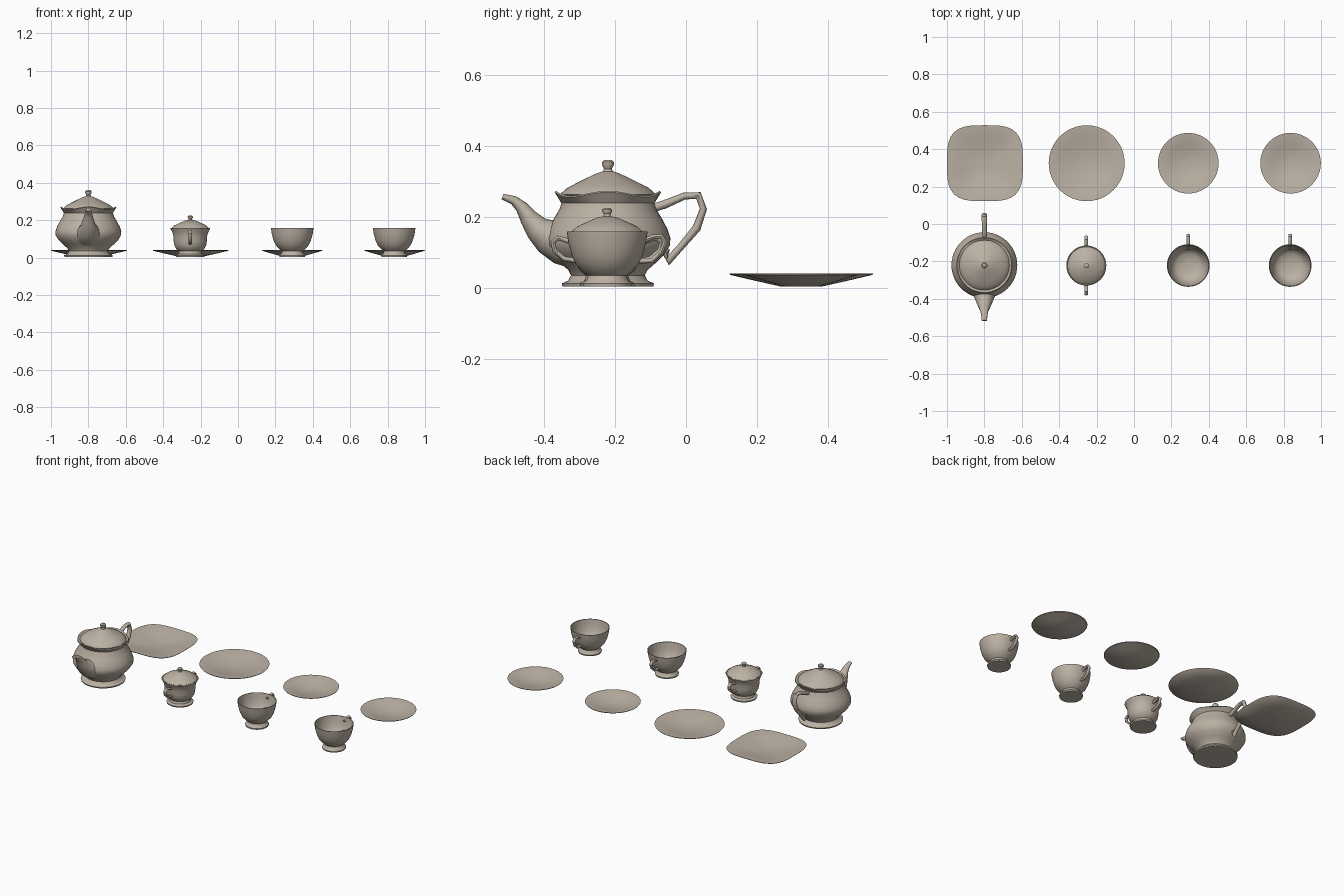
import bpy, bmesh, math
from mathutils import Vector

china = bpy.data.materials.new("warm_grey_china")
china.diffuse_color = (0.50, 0.44, 0.37, 1)


def finish(name, bm, loc, angle=40):
    bmesh.ops.recalc_face_normals(bm, faces=bm.faces)
    me = bpy.data.meshes.new(name)
    bm.to_mesh(me)
    bm.free()
    me.materials.append(china)
    ob = bpy.data.objects.new(name, me)
    ob.location = loc
    bpy.context.collection.objects.link(ob)
    bpy.ops.object.select_all(action='DESELECT')
    ob.select_set(True)
    bpy.context.view_layer.objects.active = ob
    bpy.ops.object.shade_smooth_by_angle(angle=math.radians(angle))
    return ob


def skin(bm, rings):
    """Join a list of equal vertex rings and cap both ends."""
    n = len(rings[0])
    for a, b in zip(rings, rings[1:]):
        for i in range(n):
            j = (i + 1) % n
            bm.faces.new((a[i], a[j], b[j], b[i]))
    bm.faces.new(rings[0])
    bm.faces.new(rings[-1])


def lathe(name, profile, loc, n=48, shape=None):
    """Turn (radius, z) points; shape(angle, r, z) may bend each ring."""
    bm = bmesh.new()
    rings = []
    for r, z in profile:
        ring = []
        for i in range(n):
            a = math.tau * i / n
            rr, zz = shape(a, r, z) if shape else (r, z)
            ring.append(bm.verts.new((rr * math.cos(a), rr * math.sin(a), zz)))
        rings.append(ring)
    skin(bm, rings)
    return finish(name, bm, loc)


def tube(name, pts, loc, n=12, flip=1):
    """Sweep along (y, z, width radius, depth radius) points in the yz plane."""
    bm = bmesh.new()
    rings = []
    for k, (y, z, w, d) in enumerate(pts):
        p, q = pts[max(k - 1, 0)], pts[min(k + 1, len(pts) - 1)]
        t = Vector((q[0] - p[0], q[1] - p[1])).normalized()
        ring = []
        for i in range(n):
            a = math.tau * i / n
            s = d * math.sin(a)
            ring.append(bm.verts.new((w * math.cos(a), flip * (y - t.y * s), z + t.x * s)))
        rings.append(ring)
    skin(bm, rings)
    return finish(name, bm, loc)


# ---- teapot ----
pot = (-0.8, -0.22, 0)


def scallop(a, r, z):
    # the flared rim rises slightly in waves
    return (r, z + 0.007 * math.cos(4 * a)) if r > 0.13 and z > 0.245 else (r, z)


lathe("teapot_body", [(0.128, 0.004), (0.13, 0.012), (0.112, 0.02), (0.104, 0.035), (0.112, 0.05),
                      (0.135, 0.07), (0.16, 0.095), (0.175, 0.12), (0.176, 0.14), (0.168, 0.165),
                      (0.152, 0.195), (0.137, 0.22), (0.131, 0.238), (0.15, 0.262), (0.146, 0.266),
                      (0.125, 0.256), (0.12, 0.25)], pot, shape=scallop)
lathe("teapot_lid", [(0.12, 0.25), (0.134, 0.262), (0.13, 0.268), (0.115, 0.281), (0.09, 0.294),
                     (0.06, 0.309), (0.03, 0.323), (0.014, 0.328), (0.011, 0.335), (0.017, 0.346),
                     (0.017, 0.354), (0.01, 0.36)], pot)
tube("teapot_spout", [(-0.08, 0.12, 0.09, 0.07), (-0.135, 0.13, 0.075, 0.063), (-0.17, 0.145, 0.055, 0.05),
                      (-0.2, 0.168, 0.042, 0.036), (-0.223, 0.197, 0.031, 0.026),
                      (-0.243, 0.227, 0.022, 0.018), (-0.265, 0.246, 0.017, 0.013),
                      (-0.297, 0.257, 0.014, 0.008)], pot, n=16)
tube("teapot_handle", [(0.12, 0.222, 0.012, 0.012), (0.16, 0.235, 0.014, 0.012), (0.215, 0.258, 0.013, 0.01),
                       (0.255, 0.26, 0.015, 0.011), (0.269, 0.222, 0.015, 0.01),
                       (0.25, 0.168, 0.014, 0.012), (0.205, 0.115, 0.012, 0.01),
                       (0.168, 0.074, 0.012, 0.012), (0.165, 0.1, 0.012, 0.012),
                       (0.14, 0.115, 0.012, 0.012)], pot)

# ---- sugar bowl ----
sugar = (-0.255, -0.222, 0)
lathe("sugar_bowl", [(0.076, 0.004), (0.078, 0.012), (0.064, 0.02), (0.06, 0.034), (0.075, 0.046),
                     (0.085, 0.065), (0.089, 0.09), (0.09, 0.115), (0.096, 0.135), (0.107, 0.156),
                     (0.103, 0.159), (0.09, 0.15)], sugar)
lathe("sugar_lid", [(0.09, 0.15), (0.1, 0.158), (0.085, 0.172), (0.06, 0.184), (0.03, 0.197),
                    (0.011, 0.201), (0.009, 0.207), (0.014, 0.214), (0.014, 0.22), (0.008, 0.225)], sugar)
small_handle = [(0.085, 0.125, 0.009, 0.007), (0.112, 0.132, 0.009, 0.007), (0.138, 0.14, 0.01, 0.007),
                (0.153, 0.128, 0.01, 0.007), (0.148, 0.105, 0.01, 0.007),
                (0.122, 0.082, 0.009, 0.007), (0.08, 0.075, 0.009, 0.007)]
for side, label in ((1, "back"), (-1, "front")):
    tube("sugar_handle_" + label, small_handle, sugar, flip=side)

# ---- cups ----
cup_profile = [(0.068, 0.004), (0.069, 0.012), (0.058, 0.022), (0.054, 0.034), (0.068, 0.044),
               (0.088, 0.066), (0.1, 0.092), (0.109, 0.125), (0.114, 0.159), (0.11, 0.159),
               (0.105, 0.125), (0.096, 0.092), (0.083, 0.068), (0.064, 0.05), (0.02, 0.046)]
cup_handle = [(0.104, 0.132, 0.009, 0.007), (0.128, 0.143, 0.01, 0.007), (0.152, 0.145, 0.01, 0.007),
              (0.163, 0.128, 0.01, 0.007), (0.152, 0.1, 0.01, 0.007),
              (0.125, 0.076, 0.009, 0.007), (0.085, 0.075, 0.009, 0.007)]
for x, label in ((0.29, "left"), (0.835, "right")):
    lathe("cup_" + label, cup_profile, (x, -0.222, 0))
    tube("cup_handle_" + label, cup_handle, (x, -0.222, 0))


# ---- plates and saucers ----
def squarish(a, r, z):
    k = 3.4
    f = (abs(math.cos(a)) ** k + abs(math.sin(a)) ** k) ** (-1 / k)
    return r * f, z


def plate(name, x, r, shape=None):
    prof = [(0.3 * r, 0.004), (0.65 * r, 0.02), (0.985 * r, 0.036), (r, 0.04),
            (0.97 * r, 0.04), (0.65 * r, 0.027), (0.3 * r, 0.013), (0.1 * r, 0.011)]
    lathe(name, prof, (x, 0.325, 0), shape=shape)


plate("square_plate", -0.797, 0.203, squarish)
plate("round_plate", -0.253, 0.203)
plate("saucer_left", 0.29, 0.162)
plate("saucer_right", 0.837, 0.162)
